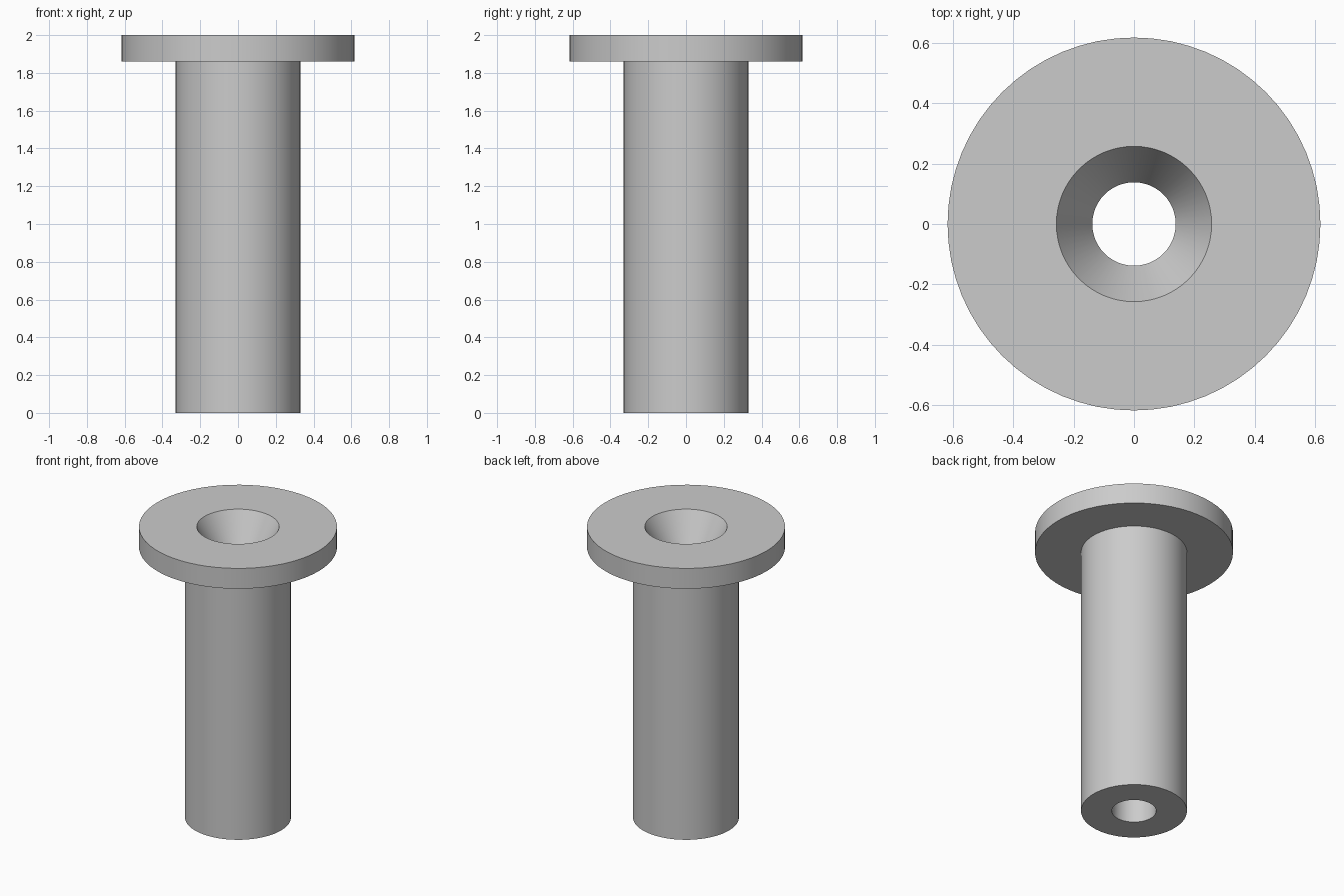
import bpy
import bmesh
from math import radians, tan
from mathutils import Matrix, Vector

cube = bpy.data.objects.get("Cube")
if cube:
    bpy.data.objects.remove(cube, do_unlink=True)

SEGMENTS = 64
HEIGHT = 2.0
FLANGE_R, FLANGE_BASE = 0.617, 1.86
SHAFT_R = 0.33
BORE_R, SINK_R = 0.138, 0.257
SINK_BASE = HEIGHT - (SINK_R - BORE_R) / tan(radians(30))

# Plain grey finish
grey = bpy.data.materials.new("plain_grey")
grey.use_nodes = True
colour = (0.6, 0.6, 0.6, 1)
grey.diffuse_color = colour
grey.node_tree.nodes["Principled BSDF"].inputs["Base Color"].default_value = colour

# Closed half section: shaft, flange, countersink and through bore
profile = [
    (BORE_R, 0), (SHAFT_R, 0), (SHAFT_R, FLANGE_BASE),
    (FLANGE_R, FLANGE_BASE), (FLANGE_R, HEIGHT),
    (SINK_R, HEIGHT), (BORE_R, SINK_BASE),
]

# Revolve the section around the vertical axis
bm = bmesh.new()
rings = []
for i in range(SEGMENTS):
    turn = Matrix.Rotation(radians(360 * i / SEGMENTS), 3, "Z")
    rings.append([bm.verts.new(turn @ Vector((r, 0, z))) for r, z in profile])
for i, ring in enumerate(rings):
    following = rings[(i + 1) % SEGMENTS]
    for j in range(len(profile)):
        k = (j + 1) % len(profile)
        bm.faces.new((ring[j], following[j], following[k], ring[k]))
bmesh.ops.recalc_face_normals(bm, faces=bm.faces)

mesh = bpy.data.meshes.new("flanged_bushing")
bm.to_mesh(mesh)
bm.free()
mesh.materials.append(grey)
bushing = bpy.data.objects.new("flanged_bushing", mesh)
bpy.context.collection.objects.link(bushing)

# Smooth round walls, crisp rims
bpy.ops.object.select_all(action="DESELECT")
bushing.select_set(True)
bpy.context.view_layer.objects.active = bushing
bpy.ops.object.shade_smooth_by_angle(angle=radians(25))
